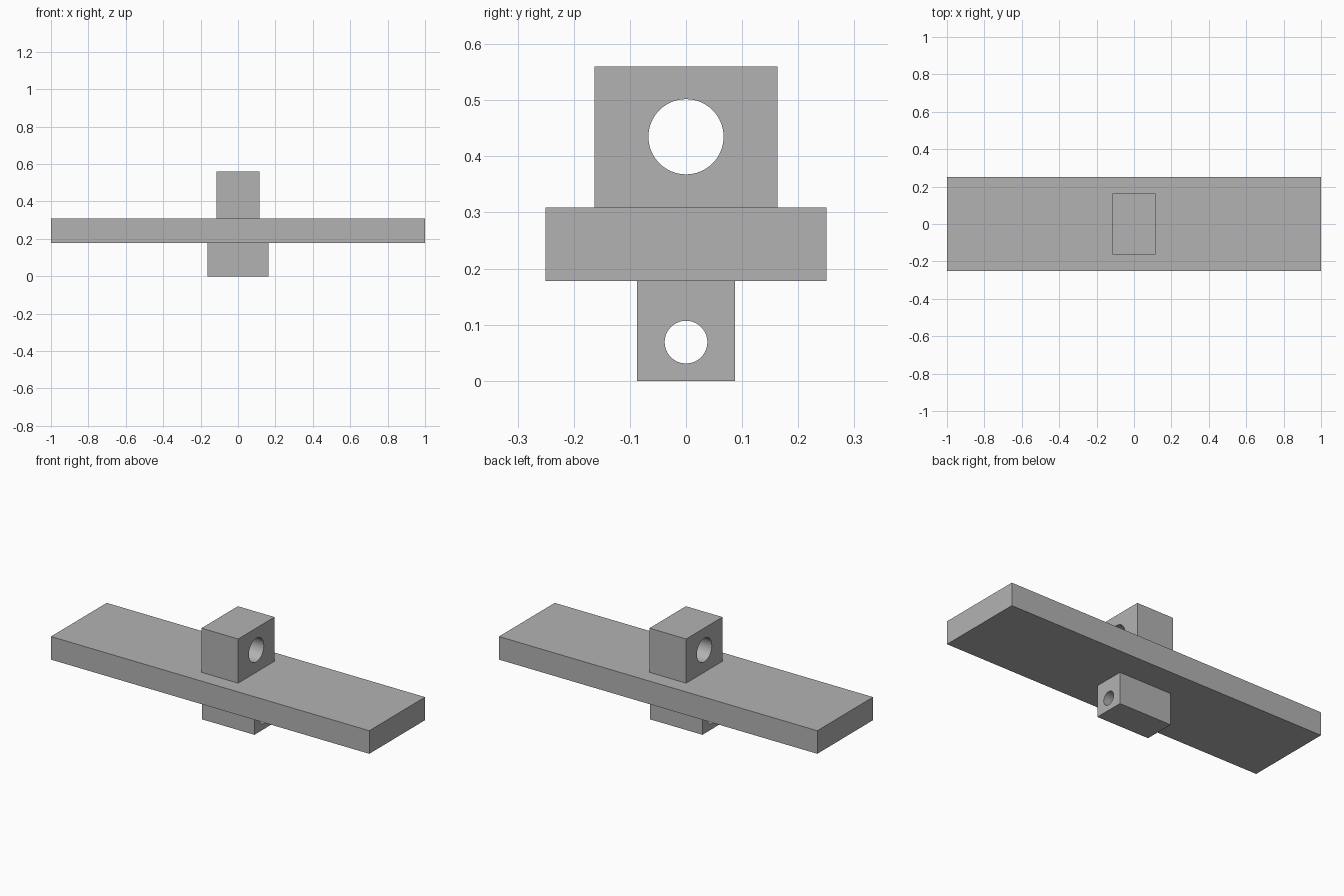
import bpy
import math

if "Cube" in bpy.data.objects:
    bpy.data.objects.remove(bpy.data.objects["Cube"], do_unlink=True)

# Single plain grey finish
grey = bpy.data.materials.new("plain_grey")
grey.use_nodes = True
colour = (0.45, 0.45, 0.45, 1)
grey.diffuse_color = colour
grey.node_tree.nodes["Principled BSDF"].inputs["Base Color"].default_value = colour


def block(name, half_x, half_y, bottom, top):
    bpy.ops.mesh.primitive_cube_add(size=2, location=(0, 0, (bottom + top) / 2))
    obj = bpy.context.object
    obj.name = name
    obj.scale = (half_x, half_y, (top - bottom) / 2)
    bpy.ops.object.transform_apply(location=False, rotation=False, scale=True)
    obj.data.materials.append(grey)
    return obj


def bore(obj, radius, height):
    """Cut a round hole through the block along x."""
    bpy.ops.mesh.primitive_cylinder_add(vertices=64, radius=radius, depth=1,
                                        location=(0, 0, height),
                                        rotation=(0, math.pi / 2, 0))
    cutter = bpy.context.object
    cutter.name = obj.name + "_hole_cutter"
    cutter.data.materials.append(grey)
    cut = obj.modifiers.new("hole", "BOOLEAN")
    cut.operation = "DIFFERENCE"
    cut.solver = "EXACT"
    cut.object = cutter
    bpy.ops.object.select_all(action="DESELECT")
    obj.select_set(True)
    bpy.context.view_layer.objects.active = obj
    bpy.ops.object.modifier_apply(modifier=cut.name)
    bpy.data.objects.remove(cutter, do_unlink=True)
    bpy.ops.object.shade_smooth_by_angle(angle=math.radians(30))


# Long flat bar
BAR_BOTTOM, BAR_TOP = 0.178, 0.309
block("crossbar", 1, 0.25, BAR_BOTTOM, BAR_TOP)

# Bored lugs above and below the bar
upper = block("upper_lug", 0.115, 0.163, BAR_TOP, 0.56)
bore(upper, 0.067, 0.435)
lower = block("lower_lug", 0.164, 0.087, 0, BAR_BOTTOM)
bore(lower, 0.038, 0.069)
